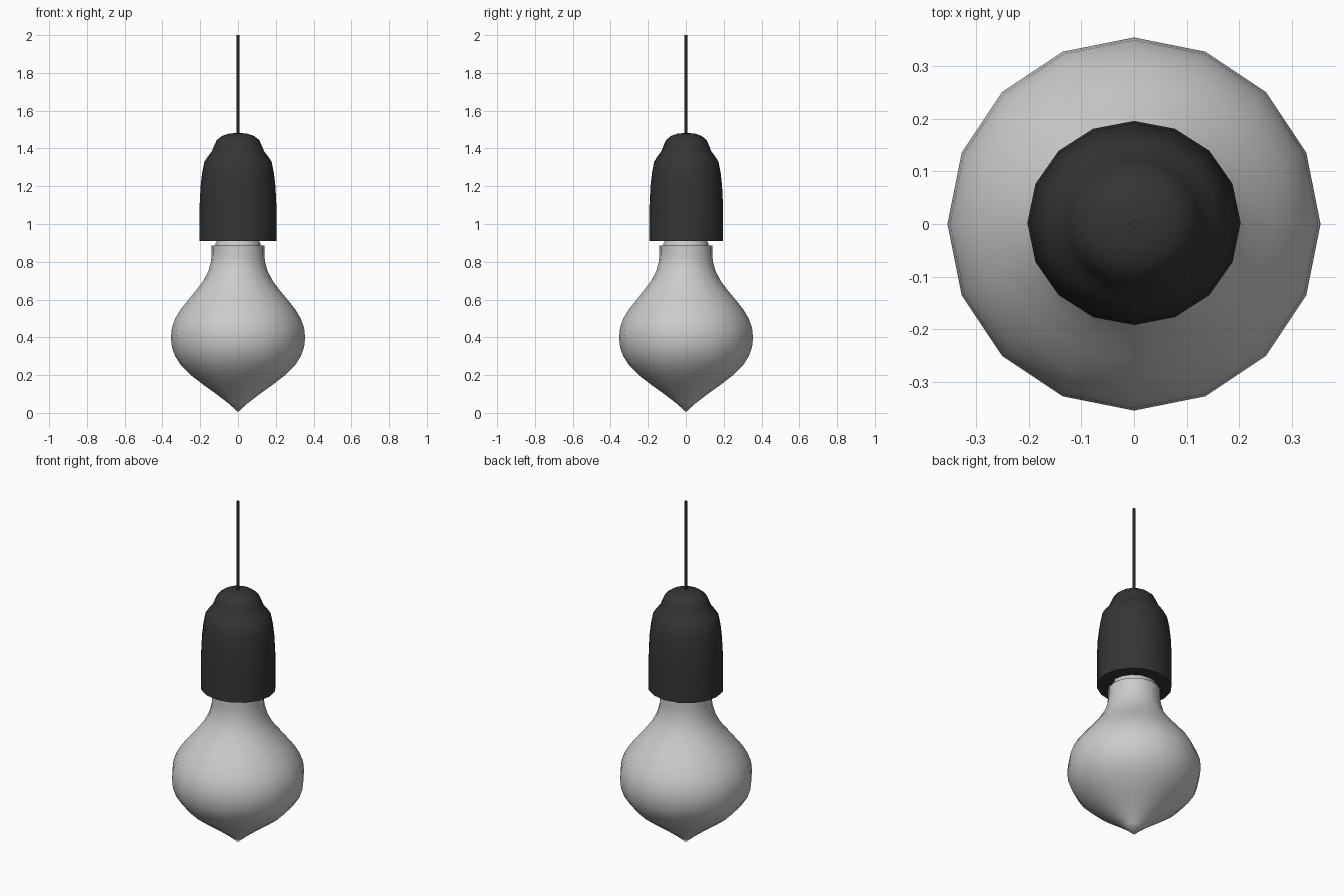
import bpy, bmesh, math

if "Cube" in bpy.data.objects:
    bpy.data.objects.remove(bpy.data.objects["Cube"])

dark = bpy.data.materials.new("dark_plastic")
dark.diffuse_color = (0.035, 0.035, 0.035, 1)
dark.use_nodes = True
dark.node_tree.nodes["Principled BSDF"].inputs["Base Color"].default_value = dark.diffuse_color


def lathe(name, profile, sides=16, mat=None, sy=1.0, cy=0.0):
    """Revolve (radius, z) points around z; zero radii become poles."""
    bm = bmesh.new()
    rings = []
    for r, z in profile:
        if r == 0:
            rings.append([bm.verts.new((0, cy, z))] * sides)
        else:
            rings.append([bm.verts.new((r * math.cos(2 * math.pi * i / sides),
                                        cy + sy * r * math.sin(2 * math.pi * i / sides), z))
                          for i in range(sides)])
    for a, b in zip(rings, rings[1:]):
        for i in range(sides):
            j = (i + 1) % sides
            bm.faces.new(list(dict.fromkeys((a[i], a[j], b[j], b[i]))))
    bmesh.ops.recalc_face_normals(bm, faces=bm.faces)
    me = bpy.data.meshes.new(name)
    bm.to_mesh(me)
    bm.free()
    ob = bpy.data.objects.new(name, me)
    bpy.context.collection.objects.link(ob)
    if mat:
        me.materials.append(mat)
    bpy.ops.object.select_all(action='DESELECT')
    ob.select_set(True)
    bpy.context.view_layer.objects.active = ob
    bpy.ops.object.shade_smooth_by_angle(angle=math.radians(50))
    return ob


# Glass bulb with pointed tip and straight neck
lathe("bulb", [(0, 0.005), (0.05, 0.05), (0.115, 0.1), (0.185, 0.15), (0.25, 0.2),
               (0.3, 0.25), (0.333, 0.3), (0.35, 0.35), (0.355, 0.4), (0.35, 0.45),
               (0.332, 0.5), (0.302, 0.55), (0.262, 0.6), (0.22, 0.65), (0.183, 0.7),
               (0.157, 0.75), (0.143, 0.8), (0.139, 0.84), (0.139, 0.885), (0, 0.885)])

# Screw collar entering the holder
lathe("bulb_collar", [(0, 0.88), (0.118, 0.88), (0.118, 0.9), (0.108, 0.912),
                      (0.108, 1.0), (0, 1.0)])

# Lamp holder with bottom lip, domed cap and recess for the collar
lathe("lamp_holder", [(0, 1.0), (0.125, 1.0), (0.13, 0.91), (0.203, 0.91), (0.203, 0.922),
                      (0.203, 1.1), (0.198, 1.2), (0.19, 1.27), (0.178, 1.33),
                      (0.158, 1.36), (0.138, 1.385), (0.126, 1.415), (0.112, 1.445),
                      (0.085, 1.466), (0.05, 1.478), (0, 1.483)],
      mat=dark, sy=0.956, cy=0.002)

# Hanging cord
lathe("cord", [(0, 1.47), (0.007, 1.47), (0.007, 2.0), (0, 2.0)], sides=8, mat=dark)
